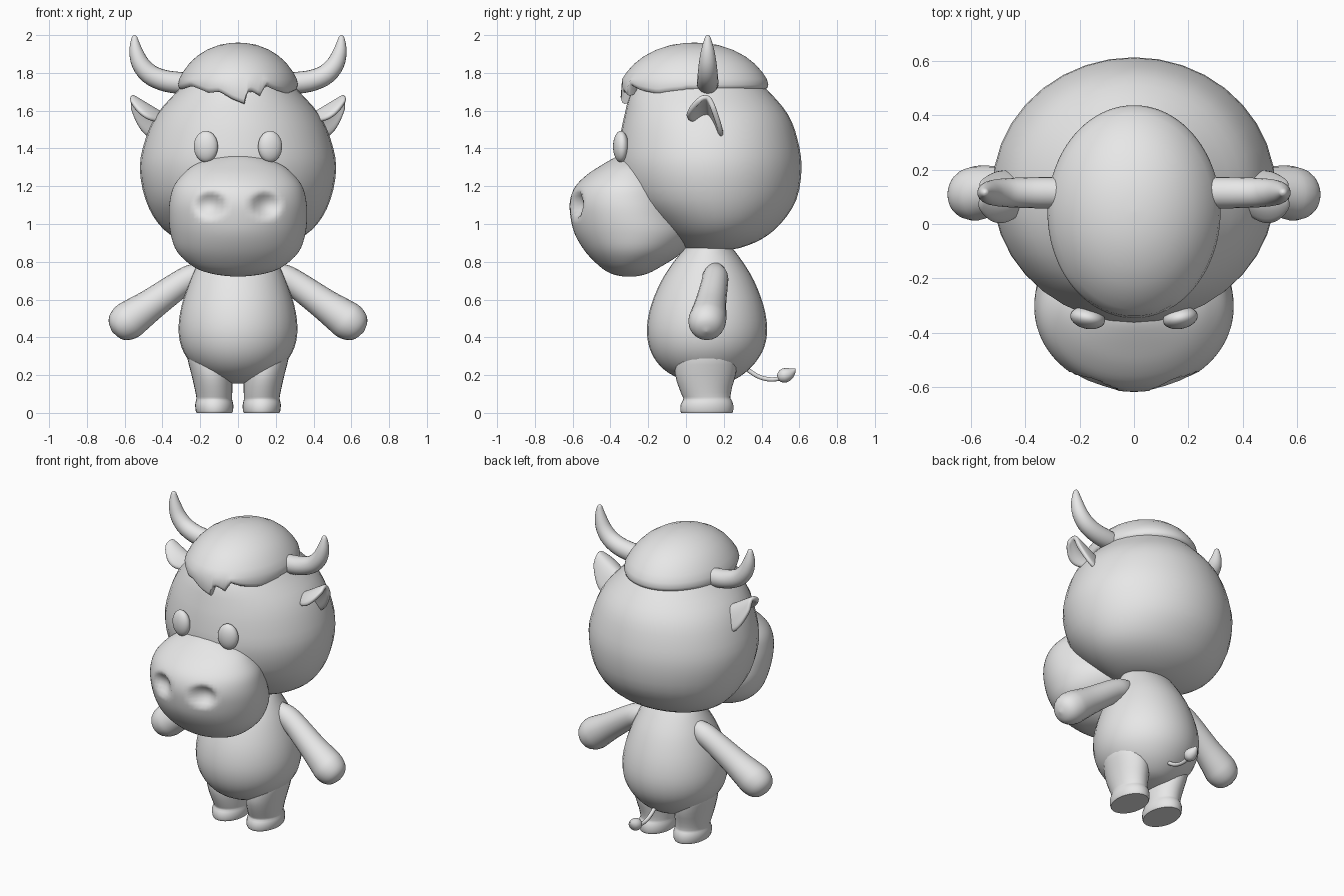
import bpy, bmesh, math
from mathutils import Vector

grey = bpy.data.materials.new("plain grey")
grey.diffuse_color = (0.8, 0.8, 0.8, 1)


def smooth_rows(rows, steps):
    """Catmull-Rom interpolation of a list of tuples."""
    out = []
    for i in range(len(rows) - 1):
        p0, p1 = rows[max(i - 1, 0)], rows[i]
        p2, p3 = rows[i + 1], rows[min(i + 2, len(rows) - 1)]
        for k in range(steps):
            t = k / steps
            out.append(tuple(
                0.5 * (2 * b + (c - a) * t + (2 * a - 5 * b + 4 * c - d) * t * t
                       + (3 * b - a - 3 * c + d) * t ** 3)
                for a, b, c, d in zip(p0, p1, p2, p3)))
    out.append(tuple(rows[-1]))
    return out


def make_object(name, rings, closed=True, mirror=False):
    """Skin a list of rings; closed rings get end caps."""
    bm = bmesh.new()
    vs = [[bm.verts.new(p) for p in ring] for ring in rings]
    n = len(vs[0])
    for a, b in zip(vs, vs[1:]):
        for i in range(n if closed else n - 1):
            j = (i + 1) % n
            bm.faces.new((a[i], a[j], b[j], b[i]))
    if closed:
        bm.faces.new(vs[0])
        bm.faces.new(vs[-1])
    bmesh.ops.recalc_face_normals(bm, faces=bm.faces)
    me = bpy.data.meshes.new(name)
    bm.to_mesh(me)
    bm.free()
    me.materials.append(grey)
    ob = bpy.data.objects.new(name, me)
    bpy.context.collection.objects.link(ob)
    if mirror:
        ob.modifiers.new("mirror", 'MIRROR').use_mirror_merge = False
    return ob


def loft(name, rows, n=32, steps=3, mirror=False):
    """Stack ellipses; rows are (z, centre x, half width, front y, back y)."""
    rings = []
    for z, cx, rx, yf, yb in smooth_rows(rows, steps):
        cy, ry = (yf + yb) / 2, (yb - yf) / 2
        rings.append([(cx + rx * math.sin(2 * math.pi * i / n),
                       cy - ry * math.cos(2 * math.pi * i / n), z) for i in range(n)])
    return make_object(name, rings, mirror=mirror)


def tube(name, rows, side, n=20, steps=3, mirror=False):
    """Sweep circles along a path; rows are (x, y, z, radius)."""
    pts = smooth_rows(rows, steps)
    rings, side = [], Vector(side)
    for i, p in enumerate(pts):
        tan = Vector(pts[min(i + 1, len(pts) - 1)][:3]) - Vector(pts[max(i - 1, 0)][:3])
        up = tan.cross(side).normalized()
        rings.append([Vector(p[:3]) + max(p[3], 0.001) * (
            side * math.cos(2 * math.pi * k / n) + up * math.sin(2 * math.pi * k / n))
            for k in range(n)])
    return make_object(name, rings, mirror=mirror)


# Head
loft("head", [
    (0.862, 0, 0.04, 0.08, 0.18), (0.872, 0, 0.18, 0.00, 0.28),
    (0.92, 0, 0.32, -0.08, 0.40), (1.00, 0, 0.42, -0.18, 0.50),
    (1.13, 0, 0.49, -0.31, 0.585), (1.30, 0, 0.52, -0.36, 0.612),
    (1.45, 0, 0.49, -0.35, 0.59), (1.58, 0, 0.43, -0.325, 0.54),
    (1.70, 0, 0.325, -0.29, 0.44), (1.80, 0, 0.23, -0.21, 0.33),
    (1.88, 0, 0.12, -0.08, 0.20), (1.90, 0, 0.02, 0.03, 0.08)], n=36, steps=3)

# Muzzle, with two nostril dents pushed into the front
muzzle = loft("muzzle", [
    (0.722, 0, 0.03, -0.33, -0.27), (0.735, 0, 0.13, -0.39, -0.21),
    (0.77, 0, 0.23, -0.45, -0.14), (0.85, 0, 0.32, -0.53, -0.02),
    (0.95, 0, 0.357, -0.59, 0.04), (1.05, 0, 0.366, -0.613, 0.01),
    (1.13, 0, 0.36, -0.613, -0.02), (1.20, 0, 0.34, -0.585, -0.05),
    (1.26, 0, 0.295, -0.525, -0.10), (1.31, 0, 0.235, -0.45, -0.15),
    (1.35, 0, 0.14, -0.38, -0.20), (1.365, 0, 0.03, -0.34, -0.25)], n=80, steps=4)
for v in muzzle.data.vertices:
    if v.co.y < -0.35:
        d = math.hypot((abs(v.co.x) - 0.145) / 0.085, (v.co.z - 1.10) / 0.075)
        if d < 1:
            v.co.y += 0.055 * (1 - d * d) ** 1.2

# Hair cap: a dome whose lower edge dips into locks over the forehead
FRINGE = [(-0.32, 1.71), (-0.25, 1.73), (-0.16, 1.695), (-0.10, 1.70), (-0.03, 1.66),
          (0.035, 1.635), (0.055, 1.705), (0.08, 1.70), (0.125, 1.675), (0.145, 1.735),
          (0.20, 1.71), (0.27, 1.69), (0.32, 1.71)]


def hair_edge(x, y):
    if y < 0.0:
        for (xa, za), (xb, zb) in zip(FRINGE, FRINGE[1:]):
            if xa <= x <= xb:
                return za + (zb - za) * (x - xa) / (xb - xa)
    return 1.712


rings = []
for r, z, drop in [(0.88, 0.01, 1), (0.97, 0.0, 1), (1.0, 0.008, 1), (1.015, 0.025, 1),
                   (0.995, 1.768, 0), (0.93, 1.805, 0), (0.83, 1.848, 0), (0.70, 1.887, 0),
                   (0.53, 1.922, 0), (0.32, 1.948, 0), (0.15, 1.957, 0), (0.02, 1.96, 0)]:
    ring = []
    for i in range(112):
        a = 2 * math.pi * i / 112
        x, y = 0.313 * math.sin(a), 0.045 - 0.385 * math.cos(a)
        ring.append((x * r, 0.045 + (y - 0.045) * r, z + (hair_edge(x, y) if drop else 0)))
    rings.append(ring)
make_object("hair", rings)

# Horns
tube("horns", [
    (0.24, 0.115, 1.745, 0.055), (0.32, 0.115, 1.748, 0.058), (0.40, 0.115, 1.762, 0.056),
    (0.47, 0.115, 1.795, 0.053), (0.517, 0.115, 1.85, 0.047), (0.54, 0.115, 1.915, 0.036),
    (0.547, 0.115, 1.97, 0.021), (0.546, 0.115, 1.993, 0.012), (0.545, 0.115, 2.0, 0.001)],
    (0, 1, 0), mirror=True)

# Ears: folded leaves opening forward
root, tip = Vector((0.39, 0.125, 1.57)), Vector((0.565, 0.115, 1.675))
front_lobe, back_lobe = Vector((0.02, -0.115, -0.055)), Vector((0.01, 0.07, -0.155))
rings = []
for i in range(11):
    u = i / 10
    w = 0.12 + 0.88 * math.sin(math.pi * min(1, 0.12 + 0.82 * u)) ** 0.7
    ring = []
    for k in range(-5, 6):
        t = abs(k) / 5
        lobe = front_lobe if k < 0 else back_lobe
        bow = Vector((0, 0, 0.025)) * math.sin(math.pi * t)
        ring.append(root.lerp(tip, u) + (lobe * t + bow) * w)
    rings.append(ring)
ears = make_object("ears", rings, closed=False, mirror=True)
thick = ears.modifiers.new("thickness", 'SOLIDIFY')
thick.thickness, thick.offset = 0.028, 0
ears.modifiers.new("rounding", 'SUBSURF').levels = 1

# Eyes
for s in (-1, 1):
    bpy.ops.mesh.primitive_uv_sphere_add(segments=24, ring_count=16, radius=1,
                                         location=(s * 0.17, -0.345, 1.41),
                                         rotation=(0, 0, s * 0.2))
    eye = bpy.context.object
    eye.name = "eye_right" if s > 0 else "eye_left"
    eye.scale = (0.065, 0.04, 0.083)
    eye.data.materials.append(grey)

# Body
loft("body", [
    (0.155, 0, 0.03, 0.08, 0.15), (0.17, 0, 0.11, 0.0, 0.24), (0.21, 0, 0.19, -0.09, 0.31),
    (0.27, 0, 0.255, -0.155, 0.37), (0.35, 0, 0.30, -0.195, 0.415),
    (0.45, 0, 0.315, -0.207, 0.43), (0.57, 0, 0.298, -0.185, 0.41),
    (0.70, 0, 0.255, -0.13, 0.36), (0.80, 0, 0.21, -0.065, 0.30),
    (0.88, 0, 0.17, 0.0, 0.24), (0.93, 0, 0.13, 0.04, 0.20)])

# Legs with rounded feet
loft("legs", [
    (0.0, 0.125, 0.094, -0.025, 0.245), (0.012, 0.125, 0.099, -0.03, 0.25),
    (0.045, 0.126, 0.101, -0.028, 0.25), (0.07, 0.126, 0.095, -0.015, 0.24),
    (0.085, 0.126, 0.095, -0.018, 0.235), (0.14, 0.131, 0.101, -0.04, 0.245),
    (0.21, 0.140, 0.108, -0.058, 0.265), (0.30, 0.155, 0.115, -0.05, 0.27),
    (0.36, 0.16, 0.10, -0.03, 0.25)], n=28, steps=2, mirror=True)

# Arms
tube("arms", [
    (0.18, 0.155, 0.75, 0.05), (0.24, 0.155, 0.72, 0.068), (0.31, 0.15, 0.68, 0.072),
    (0.45, 0.13, 0.58, 0.083), (0.54, 0.118, 0.517, 0.096), (0.585, 0.112, 0.485, 0.1),
    (0.627, 0.11, 0.457, 0.086), (0.654, 0.108, 0.439, 0.055), (0.667, 0.107, 0.43, 0.002)],
    (0, 1, 0), mirror=True)

# Tail with a pointed tuft
tube("tail", [(0, 0.30, 0.25, 0.013), (0, 0.36, 0.205, 0.012), (0, 0.41, 0.183, 0.012),
              (0, 0.46, 0.177, 0.012), (0, 0.51, 0.185, 0.012)], (1, 0, 0), n=10)
tube("tail_tuft", [(0, 0.485, 0.183, 0.004), (0, 0.493, 0.186, 0.024),
                   (0, 0.517, 0.196, 0.038), (0, 0.545, 0.208, 0.033),
                   (0, 0.567, 0.222, 0.017), (0, 0.58, 0.235, 0.001)], (1, 0, 0), n=16)

# Smooth shading everywhere, keeping hard edges
bpy.ops.object.select_all(action='SELECT')
bpy.context.view_layer.objects.active = muzzle
bpy.ops.object.shade_smooth_by_angle(angle=math.radians(50))
